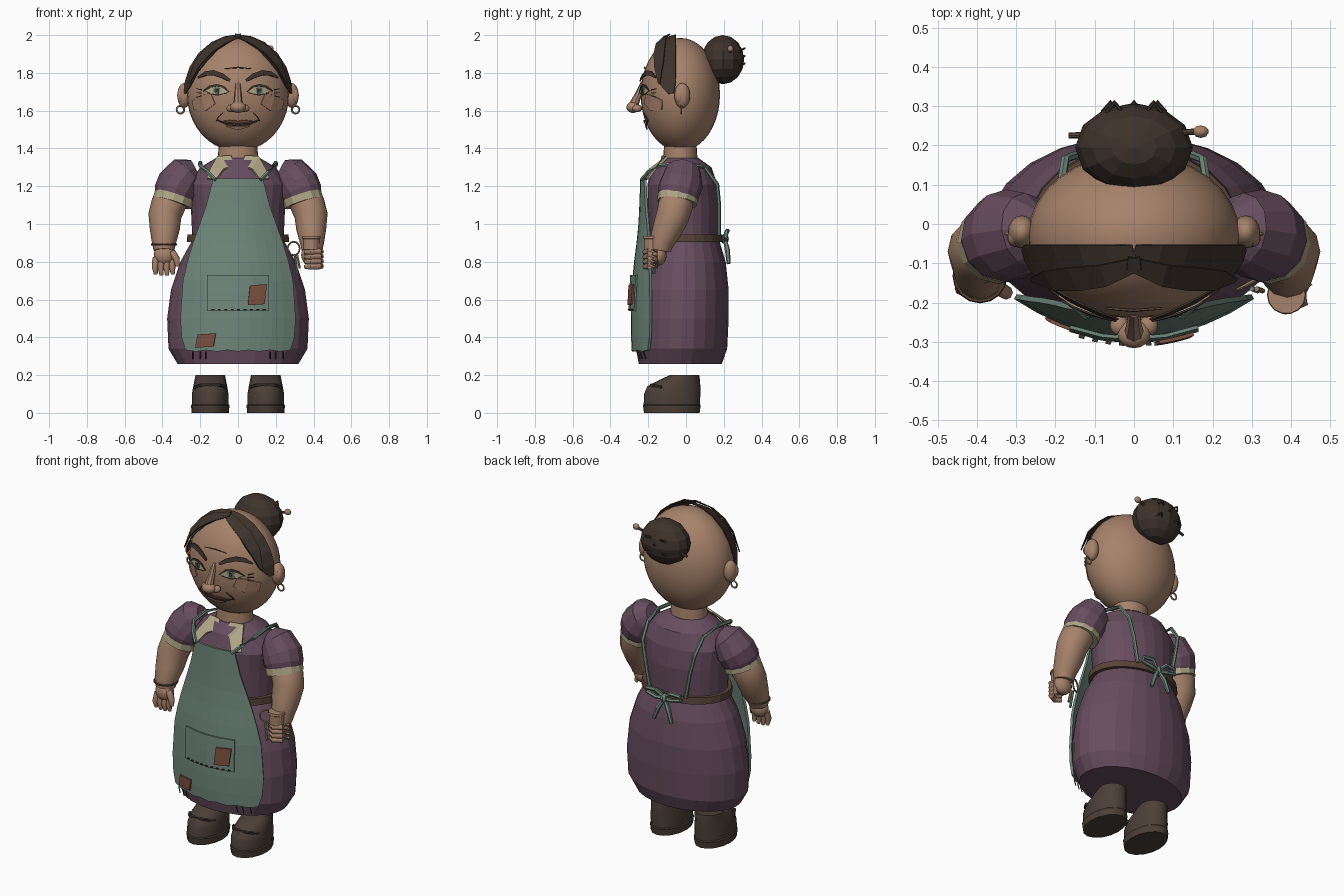
import bpy, math
from mathutils import Vector

def mat(name, r, g, b):
    m = bpy.data.materials.new(name)
    m.diffuse_color = (r, g, b, 1)
    return m

SKIN = mat("skin", .38, .225, .145)
BLUSH = mat("blush", .40, .22, .145)
PURPLE = mat("plum_cloth", .135, .074, .112)
GREEN = mat("sage_cloth", .160, .245, .200)
CREAM = mat("cream_cloth", .43, .38, .24)
HAIR = mat("dark_hair", .048, .033, .025)
BOOT = mat("boot_leather", .072, .050, .038)
BELT = mat("belt_leather", .098, .058, .040)
RUST = mat("rust_patch", .205, .084, .051)
GOLD = mat("old_brass", .36, .24, .13)

def build(name, verts, faces, m, smooth=0, thick=0):
    me = bpy.data.meshes.new(name)
    me.from_pydata([tuple(v) for v in verts], [], faces)
    ob = bpy.data.objects.new(name, me)
    bpy.context.collection.objects.link(ob)
    me.materials.append(m)
    if thick:
        s = ob.modifiers.new("thickness", "SOLIDIFY")
        s.thickness, s.offset = thick, 0
    bpy.context.view_layer.objects.active = ob
    bpy.ops.object.select_all(action="DESELECT")
    ob.select_set(True)
    bpy.ops.object.mode_set(mode="EDIT")
    bpy.ops.mesh.select_all(action="SELECT")
    bpy.ops.mesh.normals_make_consistent(inside=False)
    bpy.ops.object.mode_set(mode="OBJECT")
    if smooth:
        bpy.ops.object.shade_smooth_by_angle(angle=math.radians(smooth))
    return ob

def skin_rings(name, rings, m, smooth=0):
    n = len(rings[0])
    verts = [v for r in rings for v in r]
    faces = [(i*n+j, i*n+(j+1) % n, (i+1)*n+(j+1) % n, (i+1)*n+j)
             for i in range(len(rings)-1) for j in range(n)]
    faces += [tuple(range(n))[::-1], tuple(range(len(verts)-n, len(verts)))]
    return build(name, verts, faces, m, smooth)

def loft(name, prof, m, cx=0, n=24, smooth=0):
    """Stack of oval sections: (z, half width, front y, back y)."""
    return skin_rings(name, [[(cx + rx*math.cos(2*math.pi*k/n),
                      (f+b)/2 + (b-f)/2*math.sin(2*math.pi*k/n), z)
                      for k in range(n)] for z, rx, f, b in prof], m, smooth)

def tube(name, pts, radii, m, n=8, smooth=0):
    pts = [Vector(p) for p in pts]
    if not isinstance(radii, (list, tuple)):
        radii = [radii]*len(pts)
    rings = []
    for i, (p, r) in enumerate(zip(pts, radii)):
        t = (pts[min(i+1, len(pts)-1)] - pts[max(i-1, 0)]).normalized()
        ref = Vector((0, 1, 0)) if abs(t.y) < .9 else Vector((1, 0, 0))
        u = (ref - t*ref.dot(t)).normalized()
        v = t.cross(u)
        rings.append([p + r*(u*math.cos(2*math.pi*k/n) + v*math.sin(2*math.pi*k/n)) for k in range(n)])
    return skin_rings(name, rings, m, smooth)

def ball(name, c, r, m, seg=16, rings=10, smooth=True):
    bpy.ops.mesh.primitive_uv_sphere_add(segments=seg, ring_count=rings, location=c)
    ob = bpy.context.object
    ob.name, ob.scale = name, r
    ob.data.materials.append(m)
    if smooth:
        bpy.ops.object.shade_smooth()
    return ob

def hoop(name, c, r, thin, m, rot=(0, 0, 0)):
    bpy.ops.mesh.primitive_torus_add(location=c, rotation=rot, major_radius=r, minor_radius=thin,
                                     major_segments=16, minor_segments=6)
    bpy.context.object.name = name
    bpy.context.object.data.materials.append(m)

# Head surface lookup and ribbons laid onto it
HC, HR = Vector((0, -.03, 1.685)), Vector((.27, .21, .30))

def on_head(x, z, off):
    a, c = x/HR.x, (z-HC.z)/HR.z
    s = math.hypot(a, c)
    if s > .995:
        a, c = a*.995/s, c*.995/s
    b = -math.sqrt(1-a*a-c*c)
    nrm = Vector((a/HR.x, b/HR.y, c/HR.z)).normalized()
    return HC + Vector((a*HR.x, b*HR.y, c*HR.z)) + nrm*off

def ribbon(name, pts, widths, m, off=.006, thick=.005):
    verts = []
    for i, (x, z) in enumerate(pts):
        p, q = pts[max(i-1, 0)], pts[min(i+1, len(pts)-1)]
        d = Vector((q[0]-p[0], q[1]-p[1])).normalized()
        w = widths[i]/2
        verts += [on_head(x - d.y*w, z + d.x*w, off), on_head(x + d.y*w, z - d.x*w, off)]
    build(name, verts, [(2*i, 2*i+1, 2*i+3, 2*i+2) for i in range(len(pts)-1)], m, 0, thick)

# Dress, belt and neck
loft("dress", [(.26, .32, -.25, .19), (.34, .368, -.265, .218), (.5, .375, -.265, .226),
               (.65, .355, -.255, .226), (.8, .305, -.235, .21), (.9, .25, -.20, .18),
               (.95, .243, -.195, .172), (1.1, .25, -.205, .178), (1.21, .265, -.205, .165),
               (1.3, .20, -.175, .135), (1.35, .115, -.125, .065)], PURPLE)
loft("belt", [(.905, .27, -.215, .197), (.945, .268, -.213, .192)], BELT)
loft("neck", [(1.3, .11, -.125, .065), (1.36, .107, -.12, .06), (1.43, .10, -.115, .055)], SKIN, smooth=40)

# Apron: a bowed sheet
APRON = [(1.24, .13, -.235), (1.1, .165, -.24), (1.0, .20, -.245), (.9, .235, -.255), (.8, .265, -.268),
         (.7, .288, -.278), (.5, .302, -.285), (.4, .295, -.284), (.325, .275, -.28)]

def on_apron(x, z, off=0):
    y = APRON[0][2]
    for a, b in zip(APRON, APRON[1:]):
        if b[0] <= z <= a[0]:
            y = a[2] + (b[2]-a[2])*(a[0]-z)/(a[0]-b[0])
    return Vector((x, y + 1.1*x*x - off, z))

def grid(name, rows, m, thick):
    n = len(rows[0])
    build(name, [v for r in rows for v in r],
          [(i*n+j, i*n+j+1, (i+1)*n+j+1, (i+1)*n+j) for i in range(len(rows)-1) for j in range(n-1)],
          m, 0, thick)

grid("apron", [[on_apron(w*k/5, z + (.008*(k % 2) if z < .35 else 0)) for k in range(-5, 6)]
               for z, w, _ in APRON], GREEN, .014)

def plate(name, x0, x1, z0, z1, off, m, skew=0):
    grid(name, [[on_apron(x0+(x1-x0)*k/4 + skew*j, z0+(z1-z0)*j/2 + skew*k/4, off) for k in range(5)]
                for j in range(3)], m, .009)

plate("pocket", -.163, .163, .54, .73, .016, GREEN)
plate("pocket_patch", .052, .14, .57, .675, .026, RUST, .006)
plate("hem_patch", -.225, -.13, .345, .415, .012, RUST, .006)
for k in range(9):
    plate("pocket_stitch", -.14+.034*k, -.126+.034*k, .546, .551, .023, HAIR)
for sx in (-1, 1):
    for x in (.17, .20, .24):
        tube("hem_stitch", [(sx*x, on_apron(x, .33).y-.008, .325), (sx*x, on_apron(x, .33).y+.005, .285)],
             .004, HAIR, 4)

# Apron ties and bow
for sx in (-1, 1):
    tube("shoulder_strap", [(sx*.12, -.235, 1.235), (sx*.16, -.20, 1.275), (sx*.20, -.14, 1.31), (sx*.20, -.02, 1.325),
                            (sx*.185, .10, 1.30), (sx*.175, .165, 1.21), (sx*.15, .175, 1.1), (sx*.12, .175, .94)],
         .011, GREEN, 6)
    tube("bow_loop", [(0, .20, .92), (sx*.05, .22, .965), (sx*.11, .215, .96), (sx*.115, .21, .935),
                      (sx*.05, .215, .92), (0, .20, .92)], .012, GREEN, 6)
    tube("bow_tail", [(0, .205, .92), (sx*.035, .22, .86), (sx*.06, .225, .79)], [.01, .014, .01], GREEN, 6)
ball("bow_knot", (0, .205, .92), (.024, .022, .026), GREEN, 8, 6, False)

# Collar flaps
for sx in (-1, 1):
    build("collar_flap", [(sx*.025, -.135, 1.305), (sx*.035, -.125, 1.36), (sx*.11, -.10, 1.355),
                          (sx*.145, -.165, 1.29), (sx*.165, -.20, 1.24), (sx*.115, -.228, 1.235),
                          (sx*.075, -.19, 1.29)],
          [(0, 1, 2, 6), (2, 3, 6), (3, 4, 5, 6)], CREAM, 0, .012)

# Sleeves, cuffs, arms and boots, both sides
for sx in (-1, 1):
    tube("sleeve", [(sx*.23, -.01, 1.295), (sx*.27, -.015, 1.275), (sx*.315, -.025, 1.21), (sx*.335, -.04, 1.165),
                    (sx*.347, -.048, 1.125)], [.05, .095, .115, .112, .098], PURPLE, 12)
    tube("cuff", [(sx*.337, -.043, 1.15), (sx*.349, -.048, 1.112)], .106, CREAM, 12)
    tube("arm", [(sx*.34, -.042, 1.15), (sx*.37, -.055, 1.1), (sx*.387, -.07, 1.045), (sx*.388, -.10, .97),
                 (sx*.392, -.13, .90), (sx*.392, -.137, .86)], [.085, .092, .088, .079, .064, .055], SKIN, 12, 40)
    ball("palm", (sx*.39, -.145, .835), (.056, .043, .055), SKIN)
    loft("boot", [(0, .098, -.222, .072), (.04, .102, -.228, .078), (.045, .096, -.224, .074), (.1, .097, -.222, .076),
                  (.14, .09, -.205, .076), (.175, .083, -.14, .074), (.2, .078, -.085, .07)], BOOT, sx*.147, 16, 35)
    tube("boot_strap", [(sx*.147-.085, -.13, .135), (sx*.147-.05, -.185, .148), (sx*.147+.05, -.185, .148),
                        (sx*.147+.085, -.13, .135)], .009, HAIR, 5)

# Open hand and bracelet
for k in range(4):
    x = -.435 + .03*k
    tube("finger", [(x, -.15, .82), (x*1.01, -.165, .77), (x, -.16, .725 + .006*abs(k-1.5))],
         [.018, .017, .01], SKIN, 8, 50)
tube("thumb", [(-.35, -.16, .85), (-.325, -.175, .815), (-.32, -.175, .775)], [.02, .018, .011], SKIN, 8, 50)
hoop("bracelet", (-.392, -.132, .892), .064, .006, BELT)

# Closed hand holding a cup, with a key ring at the belt
loft("cup", [(.80, .036, -.215, -.143), (.86, .038, -.218, -.142), (.865, .044, -.224, -.136),
             (.92, .044, -.224, -.136), (.924, .05, -.23, -.13), (.937, .048, -.228, -.132)], SKIN, .388, 14)
for k in range(4):
    z = .855 - .026*k
    tube("curled_finger", [(.44, -.15, z), (.43, -.195, z), (.385, -.215, z-.003), (.355, -.195, z-.003)],
         [.015, .017, .016, .011], SKIN, 8, 50)
hoop("key_ring", (.295, -.15, .87), .036, .005, GOLD, (math.pi/2, 0, .5))
for k in range(2):
    tube("key", [(.30+.012*k, -.165, .84), (.315+.012*k, -.17, .735+.03*k)], .007, (GREEN, GOLD)[k], 6)

# Head, ears and earrings
ball("head", HC, HR, SKIN, 32, 20)
for sx in (-1, 1):
    ball("ear", (sx*.285, -.02, 1.68), (.036, .042, .066), SKIN)
    ball("ear_inner", (sx*.303, -.035, 1.68), (.02, .024, .04), BLUSH, 10, 8)
    hoop("earring", (sx*.305, -.025, 1.605), .02, .005, GOLD, (math.pi/2, 0, 0))

# Nose
tube("nose_bridge", [(0, -.225, 1.75), (0, -.25, 1.69), (0, -.28, 1.625)], [.014, .018, .026], SKIN, 8, 40)
ball("nose_tip", (0, -.28, 1.618), (.042, .036, .03), SKIN)
for sx in (-1, 1):
    ball("nostril", (sx*.037, -.258, 1.612), (.024, .026, .02), SKIN, 12, 8)

# Facial details
for sx in (-1, 1):
    def line(name, pts, widths, m, off=.006):
        ribbon(name, [(sx*x, z) for x, z in pts], widths, m, off)
    line("eye", [(.05, 1.70), (.08, 1.706), (.11, 1.709), (.14, 1.708), (.17, 1.705)],
         [.004, .034, .044, .034, .004], CREAM)
    line("iris", [(.092, 1.707), (.102, 1.707), (.118, 1.707), (.128, 1.707)], [.018, .036, .036, .018], GREEN, .009)
    line("pupil", [(.101, 1.707), (.119, 1.707)], [.02, .02], HAIR, .012)
    line("upper_lid", [(.045, 1.698), (.08, 1.727), (.11, 1.733), (.145, 1.726), (.178, 1.704)],
         [.004, .011, .012, .011, .004], HAIR, .010)
    line("lower_lid", [(.06, 1.692), (.11, 1.683), (.16, 1.694)], [.003, .006, .003], BELT, .009)
    line("eyebrow", [(.042, 1.758), (.08, 1.782), (.125, 1.797), (.165, 1.793), (.205, 1.772)],
         [.014, .024, .026, .022, .006], HAIR, .012)
    line("cheek", [(.13, 1.662), (.18, 1.642), (.235, 1.63)], [.055, .085, .05], BLUSH, .004)
    line("smile_fold", [(.078, 1.59), (.10, 1.57), (.115, 1.545)], [.003, .007, .003], BELT)
    for k in range(3):
        line("eye_crease", [(.19, 1.71-.016*k), (.216, 1.716-.022*k)], [.005, .003], HAIR)
    # Swept hair strands parted in the middle
    line("hair_sweep", [(0, 1.99), (.06, 1.968), (.12, 1.935), (.18, 1.88), (.225, 1.815), (.25, 1.75), (.263, 1.69)],
         [.03, .05, .06, .07, .06, .045, .008], HAIR, .018)
    line("hair_strand", [(-.015, 1.972), (.07, 1.945), (.14, 1.90), (.195, 1.835), (.235, 1.74)],
         [.012, .03, .035, .03, .006], HAIR, .03)
ribbon("mouth", [(-.11, 1.552), (-.06, 1.532), (0, 1.527), (.06, 1.532), (.11, 1.552)],
       [.003, .01, .012, .01, .003], HAIR)
ribbon("upper_lip", [(-.08, 1.546), (-.03, 1.546), (0, 1.541), (.03, 1.546), (.08, 1.546)],
       [.003, .014, .012, .014, .003], RUST, .007)
ribbon("lower_lip", [(-.06, 1.522), (0, 1.512), (.06, 1.522)], [.004, .018, .004], BLUSH, .01)
ribbon("forehead_line", [(-.07, 1.82), (0, 1.827), (.07, 1.82)], [.003, .006, .003], BELT)

# Bun with a ball-headed pin
ball("hair_bun", (0, .195, 1.87), (.15, .113, .13), HAIR, 12, 8, False)
tube("bun_pin", [(-.165, .225, 1.83), (.165, .235, 1.925)], .008, BELT, 8)
ball("pin_ball", (.17, .235, 1.927), (.02, .016, .018), SKIN, 10, 8)
for x, z in ((-.05, 1.93), (.05, 1.93), (-.06, 1.85), (.06, 1.85), (0, 1.89)):
    tube("bun_clip", [(x-.02, .285, z-.012), (x, .31, z), (x+.02, .285, z-.012)], .006, HAIR, 5)
